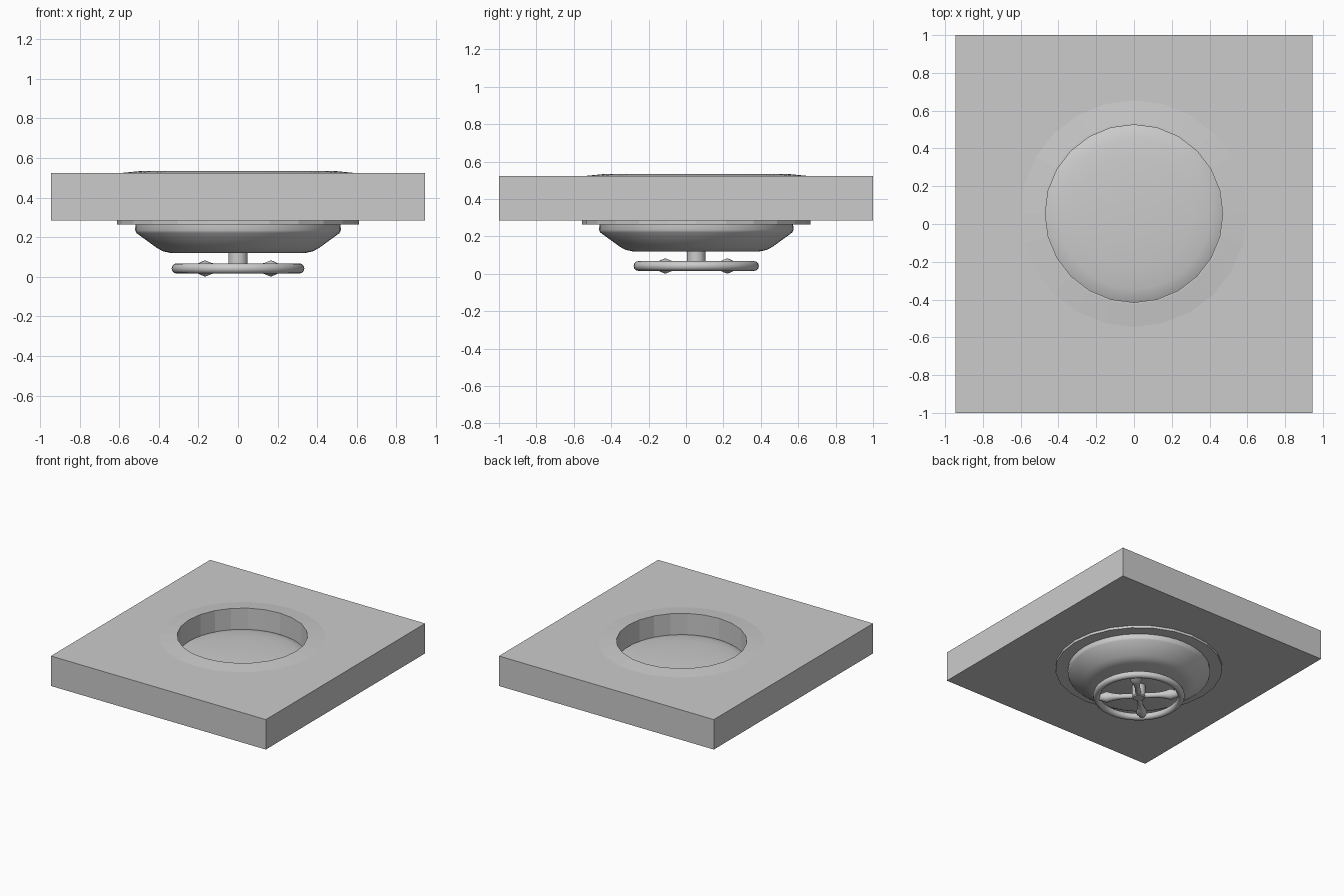
import bpy, bmesh, math
from mathutils import Matrix

if "Cube" in bpy.data.objects:
    bpy.data.objects.remove(bpy.data.objects["Cube"])

CY = 0.055          # hatch axis sits slightly behind the slab centre
WZ = 0.042          # handwheel height


def finish(bm, name, smooth=None):
    bmesh.ops.remove_doubles(bm, verts=bm.verts, dist=1e-5)
    bmesh.ops.recalc_face_normals(bm, faces=bm.faces)
    me = bpy.data.meshes.new(name)
    bm.to_mesh(me)
    bm.free()
    ob = bpy.data.objects.new(name, me)
    bpy.context.collection.objects.link(ob)
    if smooth:
        bpy.ops.object.select_all(action='DESELECT')
        bpy.context.view_layer.objects.active = ob
        ob.select_set(True)
        bpy.ops.object.shade_smooth_by_angle(angle=math.radians(smooth))
    return ob


def lathe(name, profile, sides, closed=False, smooth=None, matrix=None):
    """Spin an (r, z) profile around z, starting on the +y axis."""
    bm = bmesh.new()
    vs = [bm.verts.new((0, r, z)) for r, z in profile]
    edges = [bm.edges.new(p) for p in zip(vs, vs[1:])]
    if closed:
        edges.append(bm.edges.new((vs[-1], vs[0])))
    bmesh.ops.spin(bm, geom=vs + edges, axis=(0, 0, 1), cent=(0, 0, 0),
                   angle=math.tau, steps=sides, use_merge=True)
    bm.transform(matrix or Matrix.Translation((0, CY, 0)))
    return finish(bm, name, smooth)


# Deck slab with a round opening
bm = bmesh.new()
bmesh.ops.create_cube(bm, size=1)
bm.transform(Matrix.Translation((0, 0, 0.404)) @ Matrix.Diagonal((1.89, 2.0, 0.238, 1)))
slab = finish(bm, "deck_slab")
cutter = lathe("opening_cutter", [(0, 0.1), (0.50, 0.1), (0.50, 0.8), (0, 0.8)], 24)
cutter.hide_render = True
cutter.hide_set(True)
mod = slab.modifiers.new("opening", 'BOOLEAN')
mod.object = cutter
mod.operation = 'DIFFERENCE'
mod.solver = 'EXACT'

# Collar lining the opening, with a bevelled top lip and a bottom flange
lathe("opening_collar", [(0.47, 0.265), (0.61, 0.265), (0.61, 0.29), (0.505, 0.29),
                         (0.505, 0.52), (0.61, 0.522), (0.48, 0.535), (0.47, 0.535)],
      24, closed=True)

# Hatch lid: shallow dome above, tapered dish below
lathe("hatch_lid", [(0, 0.403), (0.15, 0.401), (0.30, 0.394), (0.40, 0.384), (0.46, 0.37),
                    (0.50, 0.345), (0.515, 0.30), (0.52, 0.235), (0.513, 0.221),
                    (0.41, 0.146), (0.38, 0.129), (0.34, 0.12), (0, 0.12)], 48, smooth=35)

# Spindle and hub of the handwheel
lathe("wheel_spindle", [(0, 0.125), (0.049, 0.125), (0.049, 0.03), (0.04, 0.022), (0, 0.022)],
      24, smooth=40)

# Handwheel rim
rim = [(0.309 + 0.026 * math.cos(math.tau * i / 12), WZ + 0.026 * math.sin(math.tau * i / 12))
       for i in range(12)]
lathe("wheel_rim", rim, 48, closed=True, smooth=60)

# Four diagonal spokes that swell before meeting the rim
spoke = [(0.02, 0.0), (0.02, 0.14), (0.028, 0.19), (0.041, 0.235), (0.03, 0.268), (0.015, 0.30)]
for i in range(4):
    m = (Matrix.Translation((0, CY, WZ)) @ Matrix.Rotation(math.radians(45 + 90 * i), 4, 'Z')
         @ Matrix.Rotation(math.pi / 2, 4, 'Y'))
    lathe(f"wheel_spoke_{i + 1}", spoke, 12, smooth=60, matrix=m)
